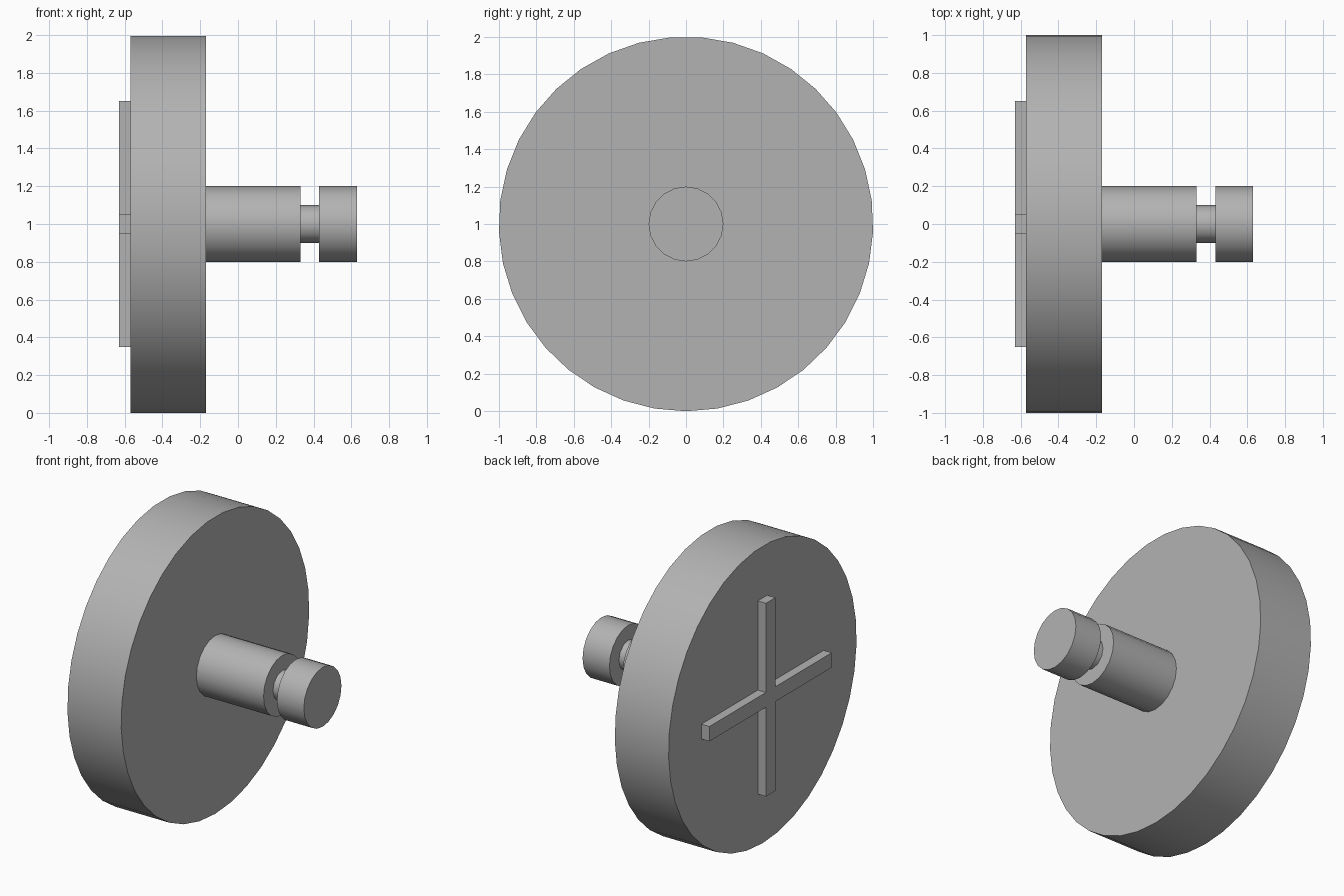
import bpy
import math
from mathutils import Matrix

cube = bpy.data.objects.get("Cube")
if cube:
    bpy.data.objects.remove(cube, do_unlink=True)

# Single grey finish
grey = bpy.data.materials.new("plain_grey")
colour = (0.45, 0.45, 0.45, 1)
grey.diffuse_color = colour
grey.use_nodes = True
grey.node_tree.nodes["Principled BSDF"].inputs["Base Color"].default_value = colour

AXIS_Z = 1.0


def finish(name):
    obj = bpy.context.object
    obj.name = name
    obj.data.name = name
    obj.data.materials.append(grey)
    return obj


def round_part(name, x0, x1, radius, sides):
    """Cylinder along x with one corner pointing straight down."""
    bpy.ops.mesh.primitive_cylinder_add(vertices=sides, radius=radius, depth=x1 - x0)
    obj = finish(name)
    # The first corner of the primitive lies on +y; turn it to -z, axis to x
    obj.data.transform(Matrix.Rotation(-math.pi / 2, 4, 'X') @ Matrix.Rotation(math.pi / 2, 4, 'Y'))
    obj.location = ((x0 + x1) / 2, 0, AXIS_Z)
    bpy.ops.object.shade_smooth_by_angle(angle=math.radians(32))
    return obj


def bar(name, size):
    """Raised rib on the outer face of the disc."""
    bpy.ops.mesh.primitive_cube_add(size=1, location=(-0.6, 0, AXIS_Z))
    obj = finish(name)
    obj.data.transform(Matrix.Diagonal((*size, 1)))
    return obj


# Wide disc
round_part("disc", -0.57, -0.17, 1.0, 37)

# Stem, narrow neck and end knob
round_part("stem", -0.17, 0.33, 0.2, 20)
round_part("neck", 0.33, 0.43, 0.1, 12)
round_part("end_knob", 0.43, 0.63, 0.2, 20)

# Cross on the outer face
bar("cross_upright", (0.06, 0.1, 1.3))
bar("cross_arm", (0.06, 1.3, 0.1))
